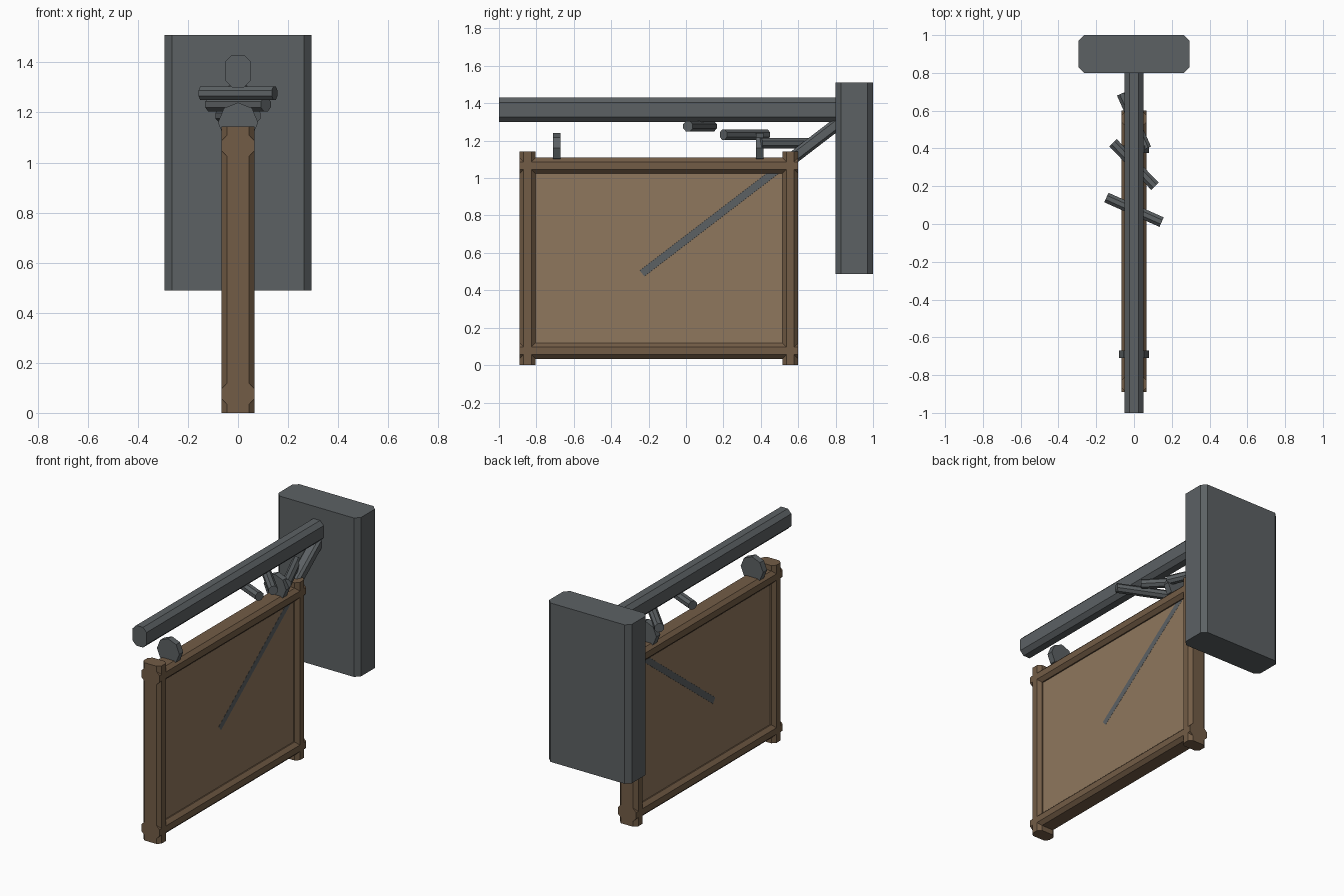
import bpy, bmesh, math
from mathutils import Vector

if "Cube" in bpy.data.objects:
    bpy.data.objects.remove(bpy.data.objects["Cube"])


def material(name, rgb):
    m = bpy.data.materials.new(name)
    m.diffuse_color = (*rgb, 1)
    m.use_nodes = True
    m.node_tree.nodes["Principled BSDF"].inputs["Base Color"].default_value = m.diffuse_color
    return m


iron = material("dark_iron", (0.107, 0.120, 0.127))
wood = material("frame_wood", (0.170, 0.107, 0.061))
board = material("board_wood", (0.275, 0.184, 0.109))


def bar(name, start, end, width, height, chamfer, mat):
    """Chamfered rectangular bar swept from start to end."""
    a, b = Vector(start), Vector(end)
    d = (b - a).normalized()
    up = Vector((0, 1, 0)) if abs(d.z) > 0.99 else Vector((0, 0, 1))
    side = d.cross(up).normalized()
    up = side.cross(d)
    w, h, c = width / 2, height / 2, chamfer
    if c:
        prof = [(w, h - c), (w - c, h), (c - w, h), (-w, h - c),
                (-w, c - h), (c - w, -h), (w - c, -h), (w, c - h)]
    else:
        prof = [(w, h), (-w, h), (-w, -h), (w, -h)]
    bm = bmesh.new()
    rings = [[bm.verts.new(p + side * u + up * v) for u, v in prof] for p in (a, b)]
    n = len(prof)
    for ring in rings:
        bm.faces.new(ring)
    for i in range(n):
        j = (i + 1) % n
        bm.faces.new((rings[0][i], rings[0][j], rings[1][j], rings[1][i]))
    bmesh.ops.recalc_face_normals(bm, faces=bm.faces)
    me = bpy.data.meshes.new(name)
    bm.to_mesh(me)
    bm.free()
    me.materials.append(mat)
    ob = bpy.data.objects.new(name, me)
    bpy.context.collection.objects.link(ob)
    return ob


# Wall plate, bracket arm and diagonal brace
bar("wall_plate", (0, 0.9, 0.488), (0, 0.9, 1.51), 0.588, 0.2, 0.03, iron)
bar("arm", (0, -1, 1.365), (0, 0.82, 1.365), 0.1, 0.13, 0.026, iron)
bar("brace", (0, -0.235, 0.49), (0, 0.82, 1.298), 0.071, 0.067, 0.014, iron)

# Sign frame: two posts and two rails
for label, y in (("front", -0.8475), ("back", 0.5575)):
    bar(label + "_post", (0, y, 0), (0, y, 1.143), 0.13, 0.085, 0.022, wood)
for label, z in (("bottom", 0.0765), ("top", 1.0665)):
    bar(label + "_rail", (0, -0.89, z), (0, 0.6, z), 0.13, 0.085, 0.022, wood)

# Sign board
bar("sign_board", (0, -0.145, 0.08), (0, -0.145, 1.06), 0.07, 1.36, 0, board)

# Octagonal hanger lugs on the top rail
for label, y in (("front", -0.69), ("back", 0.395)):
    bpy.ops.mesh.primitive_cylinder_add(vertices=8, radius=0.08, depth=0.04,
                                        location=(0, y, 1.16),
                                        rotation=(math.pi / 2, 0, 0))
    lug = bpy.context.object
    lug.name = label + "_hanger_lug"
    lug.data.materials.append(iron)

# Fanned scroll rods under the arm
for i, (y, deg) in enumerate(((0.075, -24), (0.315, -46), (0.545, -66))):
    r = math.radians(deg)
    dx, dy, z = 0.16 * math.cos(r), 0.16 * math.sin(r), 1.277 - 0.045 * i
    bar(f"scroll_rod_{i + 1}", (-dx, y - dy, z), (dx, y + dy, z),
        0.055, 0.055, 0.016, iron)
